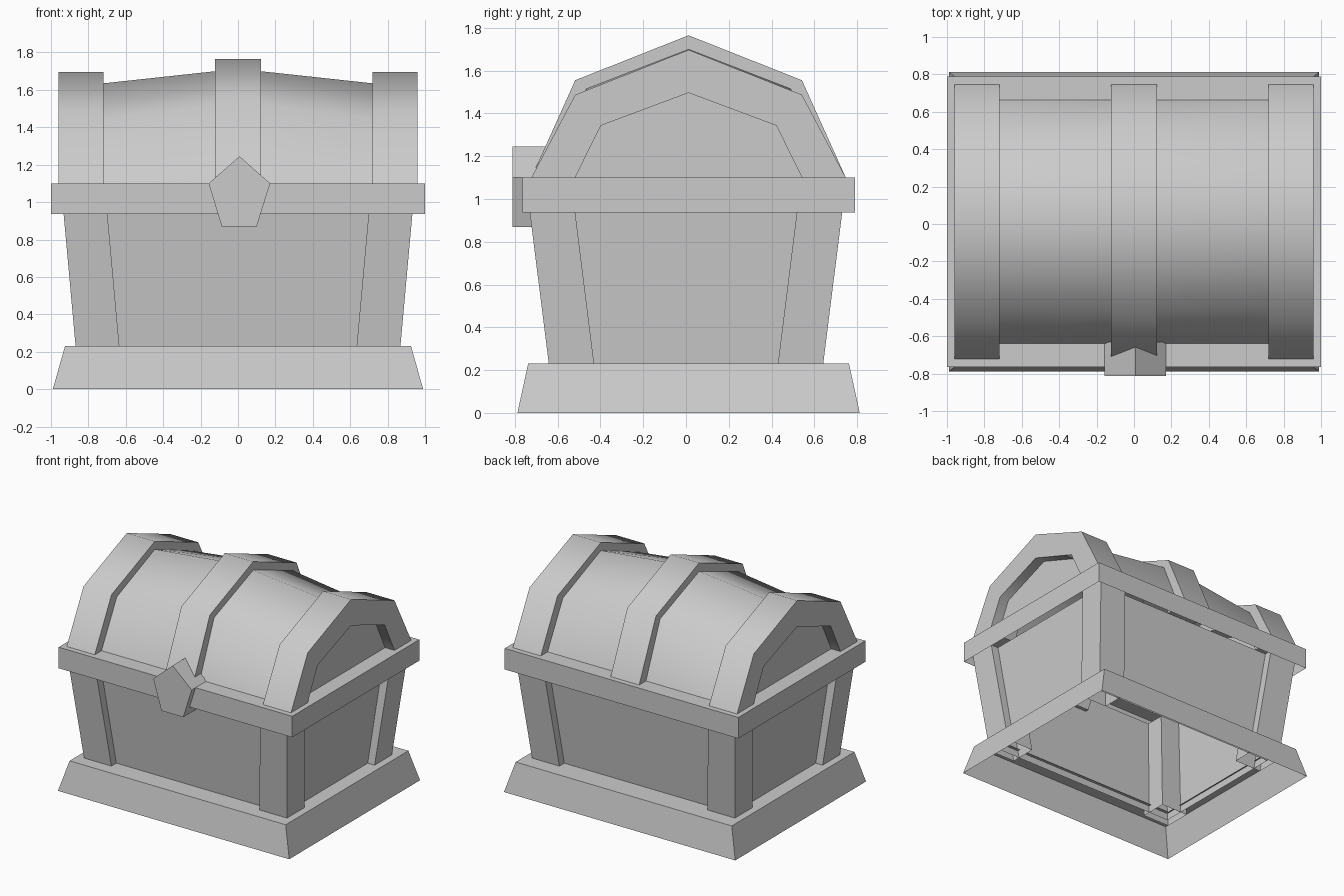
import bpy
import bmesh
import math

# Remove only the default cube
cube = bpy.data.objects.get("Cube")
if cube:
    bpy.data.objects.remove(cube, do_unlink=True)

grey = bpy.data.materials.new("plain grey")
grey.use_nodes = True
grey.diffuse_color = (0.6, 0.6, 0.6, 1)
grey.node_tree.nodes["Principled BSDF"].inputs["Base Color"].default_value = (0.6, 0.6, 0.6, 1)

CY = 0.012  # the lid, rim and plinth sit slightly towards the back


def finish(name, bm, angle=None):
    bmesh.ops.recalc_face_normals(bm, faces=bm.faces)
    mesh = bpy.data.meshes.new(name)
    bm.to_mesh(mesh)
    bm.free()
    mesh.materials.append(grey)
    obj = bpy.data.objects.new(name, mesh)
    bpy.context.collection.objects.link(obj)
    if angle:
        bpy.ops.object.select_all(action='DESELECT')
        obj.select_set(True)
        bpy.context.view_layer.objects.active = obj
        bpy.ops.object.shade_smooth_by_angle(angle=math.radians(angle))


def loft(name, rings, closed=True, caps=False, angle=None):
    """Bridge a list of point rings that all have the same count."""
    bm = bmesh.new()
    rows = [[bm.verts.new(p) for p in ring] for ring in rings]
    n = len(rows[0])
    for a, b in zip(rows, rows[1:]):
        for i in range(n if closed else n - 1):
            j = (i + 1) % n
            bm.faces.new((a[i], a[j], b[j], b[i]))
    if caps:
        bm.faces.new(rows[0])
        bm.faces.new(rows[-1])
    finish(name, bm, angle)


def rect(x, y, z, cx=0, cy=0):
    return [(cx + sx * x, cy + sy * y, z)
            for sx, sy in ((-1, -1), (1, -1), (1, 1), (-1, 1))]


def arch(x, foot, shoulder, shoulder_z, apex_z, foot_z=1.10):
    return [(x, CY - foot, foot_z), (x, CY - shoulder, shoulder_z), (x, CY, apex_z),
            (x, CY + shoulder, shoulder_z), (x, CY + foot, foot_z)]


def arch_band(name, x0, x1, outer, inner):
    """A hollow arch: outer and inner profiles joined at both sides and feet."""
    bm = bmesh.new()
    rows = [[bm.verts.new(p) for p in arch(x, *outer) + arch(x, *inner)[::-1]]
            for x in (x0, x1)]
    n = len(rows[0])
    for i in range(n):
        j = (i + 1) % n
        bm.faces.new((rows[0][i], rows[0][j], rows[1][j], rows[1][i]))
    for r in rows:
        for i in range(n // 2 - 1):
            bm.faces.new((r[i], r[i + 1], r[n - 2 - i], r[n - 1 - i]))
    finish(name, bm, 50)


# Plinth: thin flared skirt with a flat ledge, open below
loft("plinth", [rect(0.99, 0.80, 0, cy=CY), rect(0.925, 0.75, 0.23, cy=CY),
                rect(0.80, 0.57, 0.23, cy=CY)])

# Body walls: thin panels leaning outwards, running into the plinth and rim
loft("body_walls", [rect(0.805, 0.574, 0.17), rect(0.873, 0.674, 1.0)])

# Four square hollow corner posts
for side, sx in (("left", 1), ("right", -1)):
    for end, sy in (("front", -1), ("back", 1)):
        loft(f"{end}_{side}_post",
             [rect(0.117, 0.106, 0.17, sx * 0.746, sy * 0.528),
              rect(0.117, 0.106, 1.0, sx * 0.821, sy * 0.632)])

# Rim: thin band with a flat top, open below
loft("rim", [rect(1.0, 0.777, 0.937, cy=CY), rect(1.0, 0.777, 1.10, cy=CY),
             rect(0.82, 0.60, 1.10, cy=CY)])

# Lid barrel, swelling towards the middle, closed by flat gable ends
low, high = (0.652, 0.465, 1.445, 1.635), (0.652, 0.478, 1.515, 1.70)
end = (0.652, 0.462, 1.43, 1.62)
loft("lid_barrel", [arch(-0.88, *end), arch(-0.72, *low), arch(-0.12, *high),
                    arch(0.12, *high), arch(0.72, *low), arch(0.88, *end)],
     closed=False, caps=True, angle=50)

# Lid bands
for side, sx in (("left", 1), ("right", -1)):
    arch_band(f"{side}_lid_band", sx * 0.72, sx * 0.96,
              (0.735, 0.53, 1.487, 1.697), (0.53, 0.41, 1.343, 1.496))
arch_band("middle_lid_band", -0.122, 0.122, (0.735, 0.53, 1.555, 1.765),
          (0.53, 0.41, 1.41, 1.565))

# Five-sided clasp on the front
clasp = [(0.008, 1.245), (-0.157, 1.10), (-0.087, 0.87), (0.10, 0.87), (0.172, 1.10)]
loft("clasp", [[(x, y, z) for x, z in clasp] for y in (-0.812, -0.63)], caps=True)
